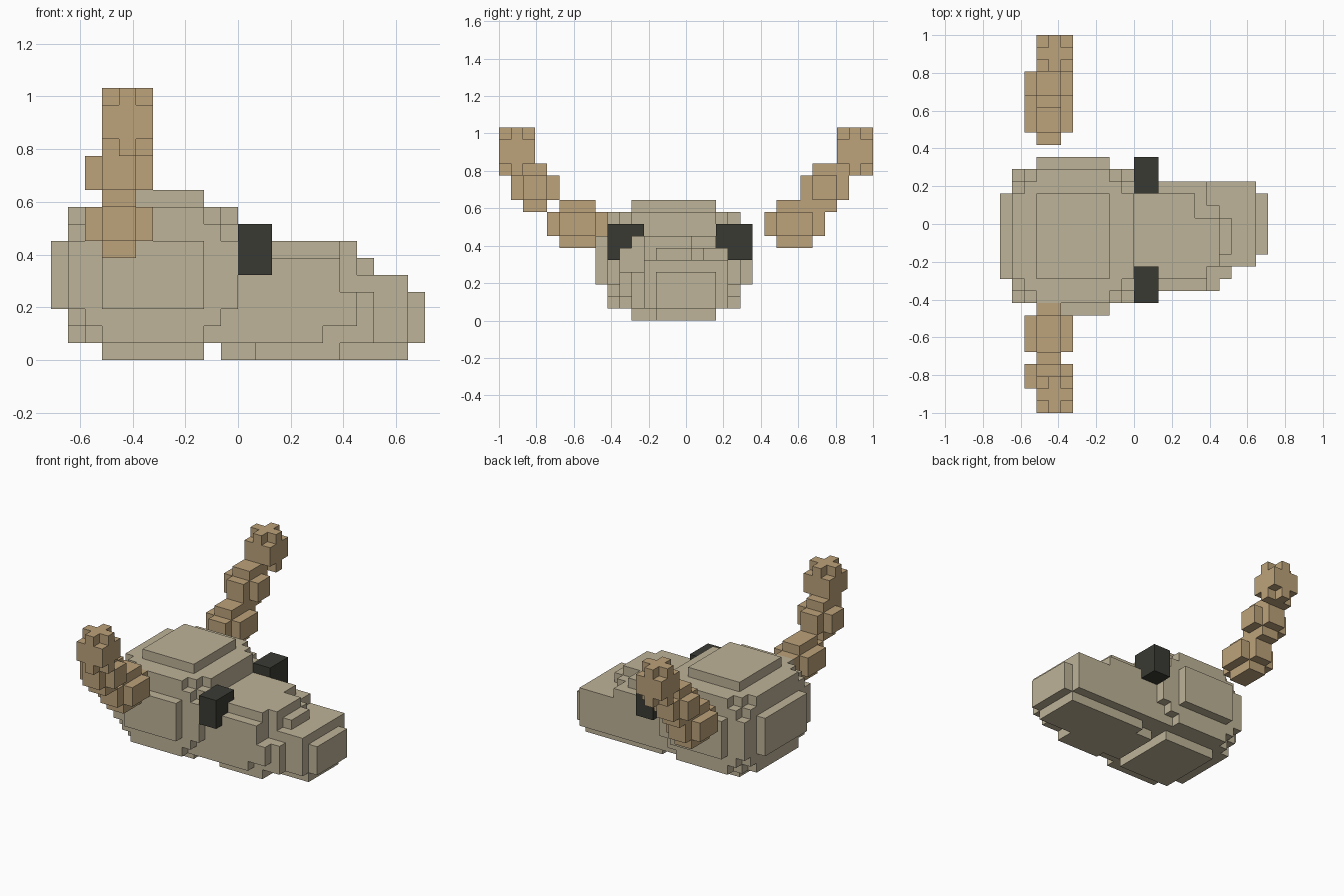
import bpy, bmesh
from itertools import product
from mathutils import Vector

if "Cube" in bpy.data.objects:
    bpy.data.objects.remove(bpy.data.objects["Cube"], do_unlink=True)

UNIT = 2 / 31                      # edge of one block
ORIGIN = Vector((-11, -15.5, 0))   # block grid corner
DIRS = [(1, 0, 0), (0, 1, 0), (0, 0, 1), (-1, 0, 0), (0, -1, 0), (0, 0, -1)]


def material(name, rgb):
    m = bpy.data.materials.new(name)
    m.use_nodes = True
    m.diffuse_color = (*rgb, 1)
    bsdf = m.node_tree.nodes["Principled BSDF"]
    bsdf.inputs["Base Color"].default_value = (*rgb, 1)
    bsdf.inputs["Roughness"].default_value = 0.9
    return m


def box(x, y, z):
    """Set of blocks filling three half-open ranges."""
    return set(product(range(*x), range(*y), range(*z)))


def corners(x, y, z, spread):
    """Corner blocks of a box, plus their neighbours along each edge."""
    out = set()
    for sides in product((0, 1), repeat=3):
        c = [r[1] - 1 if s else r[0] for r, s in zip((x, y, z), sides)]
        out.add(tuple(c))
        for axis in range(3):
            if spread[axis]:
                n = list(c)
                n[axis] += -1 if sides[axis] else 1
                out.add(tuple(n))
    return out


def build(name, blocks, mat):
    """Turn a block set into a mesh of its outer faces, merged where flat."""
    bm = bmesh.new()
    for b in blocks:
        for d in DIRS:
            if tuple(p + q for p, q in zip(b, d)) in blocks:
                continue
            n = Vector(d)
            u = Vector((d[2], d[0], d[1]))
            v = n.cross(u)
            c = Vector(b) + Vector((0.5, 0.5, 0.5)) + n / 2
            quad = [c + (u * s + v * t) / 2
                    for s, t in ((-1, -1), (1, -1), (1, 1), (-1, 1))]
            bm.faces.new([bm.verts.new((p + ORIGIN) * UNIT) for p in quad])
    bmesh.ops.remove_doubles(bm, verts=bm.verts, dist=UNIT / 100)
    bmesh.ops.dissolve_limit(bm, angle_limit=0.01, verts=bm.verts, edges=bm.edges)
    mesh = bpy.data.meshes.new(name)
    bm.to_mesh(mesh)
    bm.free()
    mesh.materials.append(mat)
    obj = bpy.data.objects.new(name, mesh)
    bpy.context.collection.objects.link(obj)


bone = material("pale bone", (0.515, 0.451, 0.314))
horn = material("tan horn", (0.503, 0.362, 0.195))
dark = material("dark socket", (0.042, 0.042, 0.034))

# Cranium: notched block with a raised plate on each side
core = ((1, 11), (9, 20), (1, 9))
cranium = box(*core) - corners(*core, (1, 1, 1))
cranium |= box((0, 12), (11, 18), (3, 7))
cranium |= box((3, 9), (8, 21), (3, 7))
cranium |= box((3, 9), (11, 18), (0, 10))
build("cranium", cranium, bone)

# Muzzle: stepped layers getting shorter toward the top
muzzle = box((10, 17), (10, 19), (1, 6))
muzzle -= box((16, 17), (10, 11), (1, 2))
muzzle |= box((17, 18), (10, 19), (2, 4)) | box((17, 19), (11, 19), (1, 4))
muzzle |= box((17, 18), (12, 17), (4, 6)) | box((18, 19), (13, 16), (4, 6))
muzzle |= box((11, 16), (11, 18), (6, 7)) | box((16, 17), (11, 16), (6, 7))
muzzle |= box((17, 18), (12, 16), (6, 7))
muzzle |= box((12, 17), (11, 18), (0, 1)) | box((10, 12), (12, 17), (0, 1))

# Nose: lower block at the tip
nose = box((17, 21), (12, 19), (1, 5)) | box((21, 22), (13, 18), (1, 4))
nose |= box((17, 21), (13, 18), (0, 1))
build("snout", muzzle | nose, bone)

# Eyes
for side, y in (("right", (9, 12)), ("left", (18, 21))):
    build(side + "_eye", box((11, 13), y, (5, 8)), dark)


def knuckle(x, y, z):
    """Rounded lump: a block grown by one along each axis in turn."""
    lump = set()
    for axis in range(3):
        r = [(a - (i == axis), b + (i == axis)) for i, (a, b) in enumerate((x, y, z))]
        lump |= box(*r)
    return lump


# Horns: base, middle and tip segments
for side, base, mid, tip in (("right", (5, 8), (2, 4), (0, 3)),
                             ("left", (23, 26), (26, 28), (28, 31))):
    build(side + "_horn_base", knuckle((3, 5), base, (7, 9)), horn)
    build(side + "_horn_middle", knuckle((3, 5), mid, (10, 12)), horn)
    size = ((3, 6), tip, (12, 16))
    build(side + "_horn_tip", box(*size) - corners(*size, (0, 0, 0)), horn)
